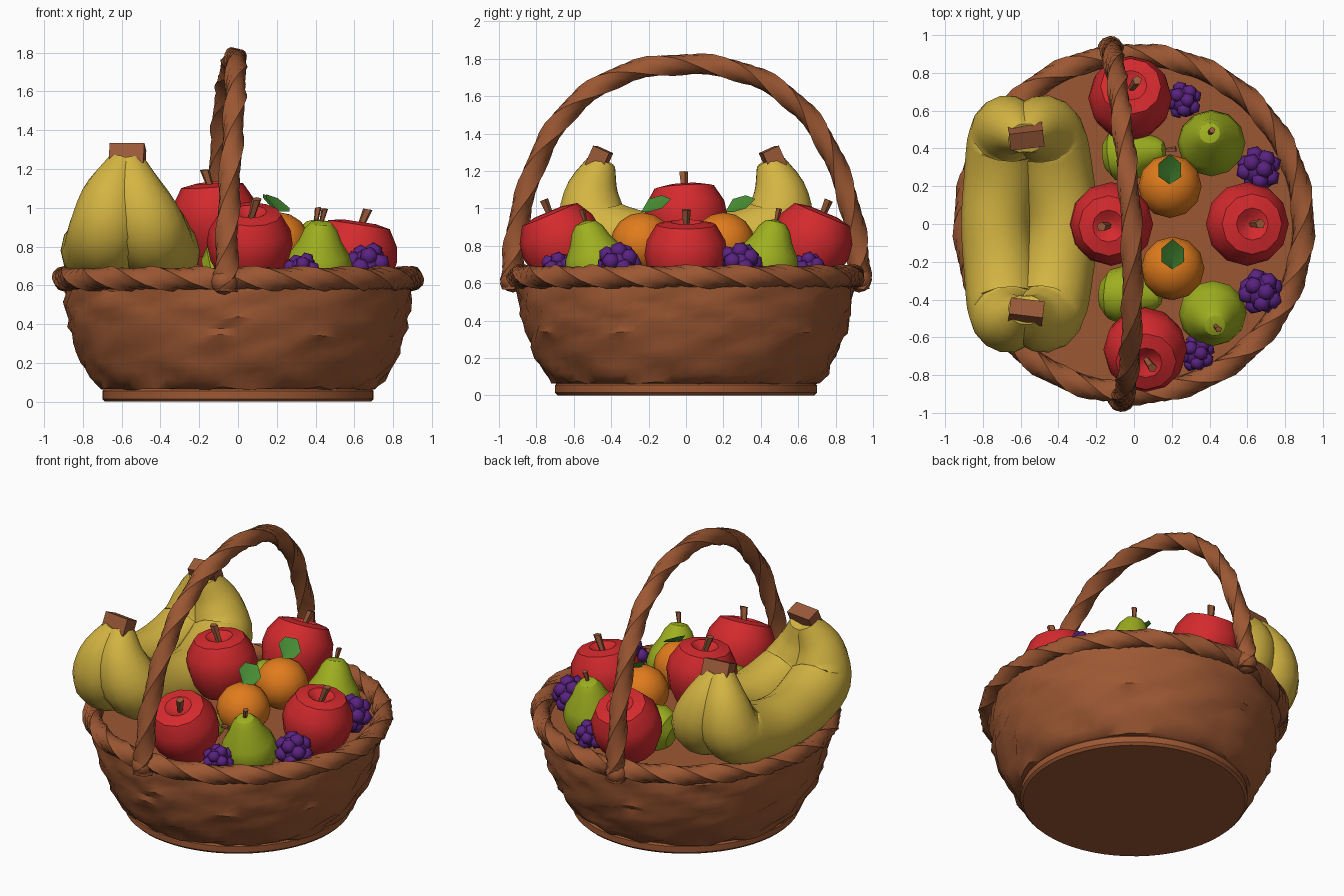
import bpy, bmesh, math, random
from mathutils import Vector, Matrix

if "Cube" in bpy.data.objects:
    bpy.data.objects.remove(bpy.data.objects["Cube"])

random.seed(4)
TAU = 2 * math.pi


def material(name, rgb):
    m = bpy.data.materials.new(name)
    m.diffuse_color = (*rgb, 1)
    m.use_nodes = True
    m.node_tree.nodes["Principled BSDF"].inputs["Base Color"].default_value = m.diffuse_color
    return m


WICKER = material("wicker_brown", (0.335, 0.097, 0.033))
STEM = material("stem_brown", (0.32, 0.10, 0.04))
RED = material("apple_red", (0.66, 0.023, 0.027))
YELLOW = material("banana_yellow", (0.66, 0.46, 0.055))
ORANGE = material("orange", (0.75, 0.20, 0.012))
GREEN = material("pear_green", (0.34, 0.43, 0.014))
PURPLE = material("grape_purple", (0.10, 0.016, 0.215))
LEAF = material("leaf_green", (0.065, 0.27, 0.035))


def finish(name, bm, mat, matrix=None, angle=30):
    bmesh.ops.remove_doubles(bm, verts=bm.verts, dist=1e-5)
    bmesh.ops.recalc_face_normals(bm, faces=bm.faces)
    me = bpy.data.meshes.new(name)
    bm.to_mesh(me)
    bm.free()
    for p in me.polygons:
        p.use_smooth = True
    me.set_sharp_from_angle(angle=math.radians(angle))
    me.materials.append(mat)
    ob = bpy.data.objects.new(name, me)
    bpy.context.collection.objects.link(ob)
    if matrix:
        ob.matrix_world = matrix
    return ob


def skin(name, rings, mat, loop=False, **kw):
    """Bridge a list of equal point rings; cap the ends unless looped."""
    bm = bmesh.new()
    vs = [[bm.verts.new(p) for p in r] for r in rings]
    n = len(vs[0])
    for i in range(len(vs) if loop else len(vs) - 1):
        a, b = vs[i], vs[(i + 1) % len(vs)]
        for k in range(n):
            bm.faces.new((a[k], a[(k + 1) % n], b[(k + 1) % n], b[k]))
    if not loop:
        bm.faces.new(vs[0])
        bm.faces.new(vs[-1])
    return finish(name, bm, mat, **kw)


def circle(r, z, n):
    return [(r * math.cos(TAU * k / n), r * math.sin(TAU * k / n), z) for k in range(n)]


def lathe(name, profile, n, mat, **kw):
    return skin(name, [circle(max(r, 1e-7), z, n) for r, z in profile], mat, **kw)


def spline(pts, steps):
    """Catmull-Rom through (x, y, z, radius) points."""
    P = [Vector(p) for p in pts]
    P = [2 * P[0] - P[1]] + P + [2 * P[-1] - P[-2]]
    out = []
    for i in range(1, len(P) - 2):
        a, b, c, d = P[i - 1:i + 3]
        for s in range(steps):
            t = s / steps
            out.append(0.5 * (2 * b + (c - a) * t + (2 * a - 5 * b + 4 * c - d) * t * t
                              + (3 * b - a - 3 * c + d) * t ** 3))
    return out + [P[-2]]


def tube(name, path, ref, mat, sides=9, lobe=0.0, turns=0, loop=False, **kw):
    """Sweep a (lobed, twisted) section along path."""
    rings, n = [], len(path)
    for i, p in enumerate(path):
        q = path[(i + 1) % n] if loop else path[min(i + 1, n - 1)]
        o = path[i - 1] if loop else path[max(i - 1, 0)]
        t = (q.xyz - o.xyz).normalized()
        u = (Vector(ref) - t * t.dot(Vector(ref))).normalized()
        w = t.cross(u)
        ring = []
        for k in range(sides):
            a = TAU * k / sides
            r = p.w * (1 + lobe * math.cos(3 * a))
            a += TAU * turns * i / n
            ring.append(p.xyz + u * (r * math.cos(a)) + w * (r * math.sin(a)))
        rings.append(ring)
    return skin(name, rings, mat, loop=loop, **kw)


def pose(loc, axis=(0, 0, 1), scale=1.0):
    rot = Vector((0, 0, 1)).rotation_difference(Vector(axis))
    return Matrix.LocRotScale(Vector(loc), rot, Vector((scale,) * 3))


# basket bowl: smooth foot, woven wall, filled inside
N, ROWS = 60, 13
rings = [circle(r, z, N) for r, z in ((1e-7, 0), (0.685, 0), (0.70, 0.015), (0.70, 0.055), (0.69, 0.065))]
for j in range(ROWS):
    t = j / (ROWS - 1)
    z = 0.07 + 0.54 * t
    r0 = 0.715 + 0.18 * math.sin(t * math.pi / 2) ** 0.75
    ring, shift = [], random.randrange(6)
    for k in range(N):
        a = TAU * k / N
        r = r0 + 0.008 * (1 if ((k + shift) // 3) % 2 else -1) + random.uniform(-0.009, 0.009)
        ring.append((r * math.cos(a), r * math.sin(a), z + random.uniform(-0.01, 0.01)))
    rings.append(ring)
rings += [circle(0.86, 0.62, N), circle(0.84, 0.58, N), circle(1e-7, 0.58, N)]
skin("basket_bowl", rings, WICKER, angle=38)

# twisted rim and handle
rim = [Vector((0.897 * math.cos(TAU * i / 90), 0.897 * math.sin(TAU * i / 90), 0.635, 0.06))
       for i in range(90)]
tube("basket_rim", rim, (0, 0, 1), WICKER, lobe=0.1, turns=7, loop=True, angle=40)
handle = spline([(-0.07, -0.925, 0.57, 0.062), (-0.06, -0.925, 0.72, 0.06), (-0.05, -0.88, 1.0, 0.056),
                 (-0.03, -0.765, 1.32, 0.055), (-0.015, -0.59, 1.56, 0.055), (-0.01, -0.33, 1.72, 0.055),
                 (-0.015, 0, 1.772, 0.056), (-0.04, 0.33, 1.72, 0.055), (-0.07, 0.59, 1.56, 0.055),
                 (-0.09, 0.765, 1.32, 0.055), (-0.11, 0.88, 1.0, 0.056), (-0.12, 0.925, 0.72, 0.06),
                 (-0.125, 0.925, 0.57, 0.062)], 5)
tube("basket_handle", handle, (1, 0, 0), WICKER, lobe=0.11, turns=4, angle=40)
for x, y in ((-0.07, -0.925), (-0.125, 0.925)):
    bm = bmesh.new()
    bmesh.ops.create_icosphere(bm, subdivisions=2, radius=0.07)
    finish("handle_knot", bm, WICKER, pose((x, y, 0.62)))

# bananas: two crescents that share both tips
for name, xs in (("outer", (-0.59, -0.65, -0.68, -0.705, -0.73)), ("inner", (-0.56, -0.52, -0.455, -0.41, -0.375))):
    half = list(zip(xs, (0.455, 0.505, 0.47, 0.25, 0), (1.24, 1.06, 0.88, 0.795, 0.78),
                    (0.08, 0.155, 0.195, 0.195, 0.185)))
    pts = [(x, -y, z, r) for x, y, z, r in half] + half[-2::-1]
    tube(name + "_banana", spline(pts, 4), (1, 0, 0), YELLOW, sides=14, angle=50)
for s in (-1, 1):
    bm = bmesh.new()
    bmesh.ops.create_cube(bm, size=1, matrix=Matrix.Diagonal((0.18, 0.095, 0.11, 1)))
    finish("banana_tip", bm, STEM, pose((-0.57, s * 0.465, 1.265), (0.05, -s * 0.45, 1))
           @ Matrix.Rotation(s * 0.12, 4, 'Z'))


def stem(name, m, z, length, r=0.026, lean=0.2):
    bm = bmesh.new()
    bmesh.ops.create_cone(bm, cap_ends=True, segments=5, radius1=0.6 * r, radius2=r, depth=length,
                          matrix=Matrix.Translation((0, 0, length / 2)))
    bmesh.ops.transform(bm, verts=bm.verts, matrix=Matrix.Shear('XY', 4, (lean, 0)))
    bmesh.ops.translate(bm, verts=bm.verts, vec=(0, 0, z))
    finish(name, bm, STEM, m)


# apples
apple = [(0, 0.135), (0.04, 0.15), (0.085, 0.18), (0.16, 0.165), (0.21, 0.08), (0.222, 0),
         (0.2, -0.1), (0.15, -0.19), (0.06, -0.2), (0, -0.18)]
for i, (loc, axis) in enumerate([((-0.02, 0.665, 0.815), (0.02, 0.42, 1)), ((0.06, -0.665, 0.815), (0.02, -0.42, 1)),
                                 ((-0.12, 0, 0.95), (-0.08, -0.06, 1)), ((0.6, 0, 0.75), (0.15, 0, 1))]):
    m = pose(loc, axis)
    lathe(f"apple_{i + 1}", apple, 12, RED, matrix=m, angle=32)
    stem(f"apple_stem_{i + 1}", m, 0.12, 0.13, lean=-0.25 if i == 2 else 0.25)

# pears: two standing, two mostly hidden
pear = [(0, 0), (0.09, 0), (0.155, 0.05), (0.18, 0.13), (0.155, 0.21), (0.11, 0.28),
        (0.085, 0.34), (0.055, 0.375), (0, 0.39)]
for i, (loc, axis, sc) in enumerate([((0.415, 0.40, 0.56), (-0.04, 0.22, 1), 1), ((0.41, -0.44, 0.56), (0.05, -0.27, 1), 1),
                                     ((-0.15, 0.36, 0.66), (1, 0.1, 0.25), 0.85), ((-0.17, -0.37, 0.66), (1, -0.05, 0.25), 0.85)]):
    m = pose(loc, axis, sc)
    lathe(f"pear_{i + 1}", pear, 12, GREEN, matrix=m, angle=34)
    stem(f"pear_stem_{i + 1}", m, 0.37, 0.08, 0.018)

# oranges with a folded leaf each
for i, (x, y, ly) in enumerate([(0.19, 0.2, 0.21), (0.205, -0.235, -0.24)]):
    prof = [(0.168 * math.sin(math.pi * k / 8), -0.163 * math.cos(math.pi * k / 8)) for k in range(9)]
    lathe(f"orange_{i + 1}", prof, 12, ORANGE, matrix=pose((x, y, 0.815)))
    bm = bmesh.new()
    v = [bm.verts.new(p) for p in ((0, 0, 0), (0.06, 0.04, 0.0), (0.06, 0.11, 0.02), (0, 0.16, 0.07),
                                   (-0.06, 0.11, 0.09), (-0.06, 0.04, 0.07), (0, 0.08, 0.025))]
    for k in range(6):
        bm.faces.new((v[k], v[(k + 1) % 6], v[6]))
    finish(f"orange_leaf_{i + 1}", bm, LEAF, Matrix.Translation((x, ly, 0.98)))

# grape bunches: faceted berries around a core
for i, (x, y, z, r) in enumerate([(0.26, 0.655, 0.67, 0.1), (0.66, 0.29, 0.7, 0.122),
                                  (0.67, -0.36, 0.7, 0.122), (0.33, -0.685, 0.67, 0.1)]):
    bm = bmesh.new()
    bmesh.ops.create_icosphere(bm, subdivisions=2, radius=0.75 * r)
    for k in range(14):
        h = 1 - 2 * (k + 0.5) / 14
        a, w = k * 2.39996, math.sqrt(1 - h * h)
        d = Vector((w * math.cos(a), w * math.sin(a), h)) * r * 0.64
        spin = Matrix.Rotation(random.uniform(0, TAU), 4, 'X')
        bmesh.ops.create_icosphere(bm, subdivisions=1, radius=r * 0.42, matrix=Matrix.Translation(d) @ spin)
    finish(f"grape_bunch_{i + 1}", bm, PURPLE, pose((x, y, z)), angle=45)
